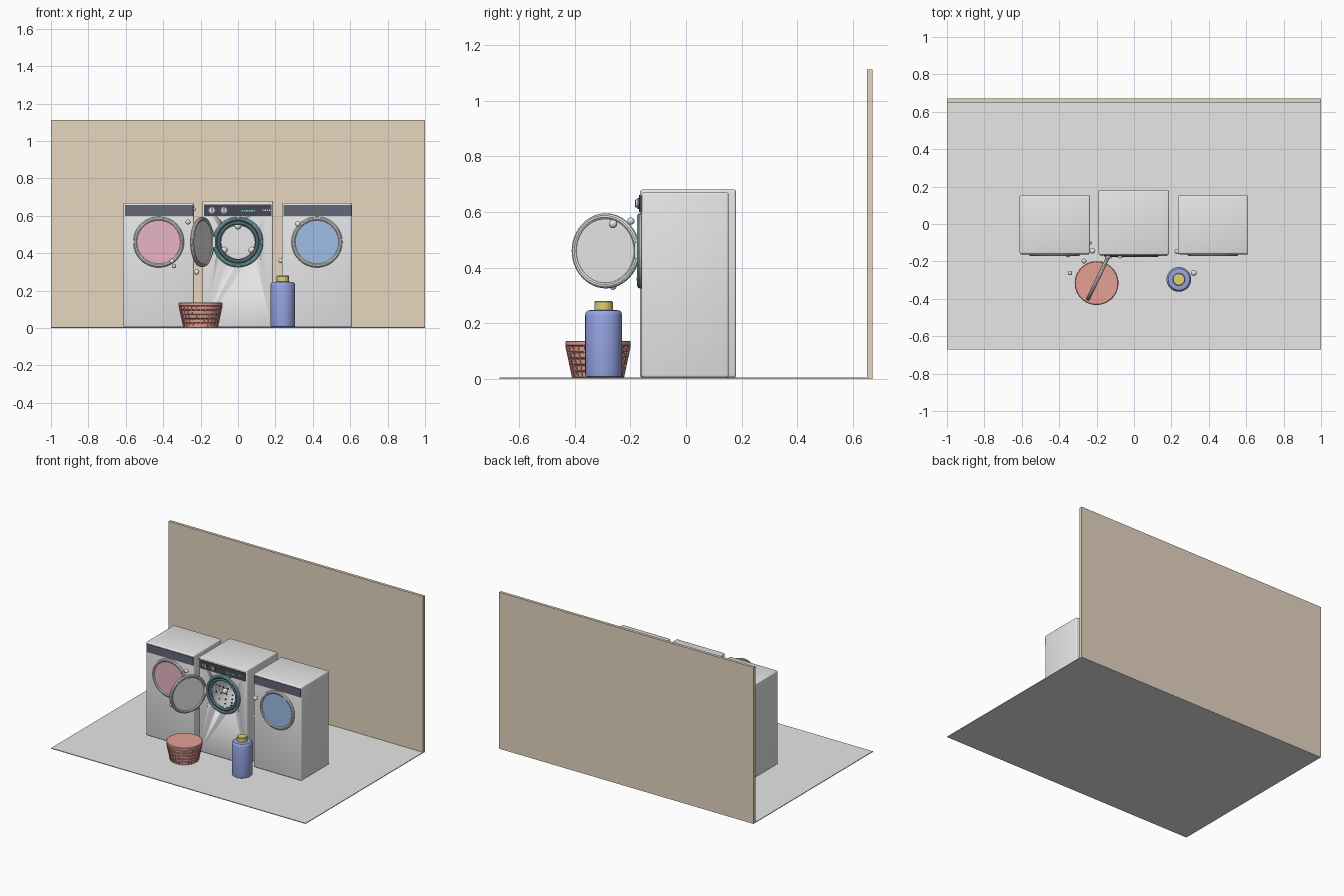
import bpy, bmesh, math
from math import sin, cos, pi
from mathutils import Matrix, Vector

if "Cube" in bpy.data.objects:
    bpy.data.objects.remove(bpy.data.objects["Cube"])


def material(name, r, g, b):
    m = bpy.data.materials.new(name)
    m.use_nodes = True
    m.diffuse_color = (r, g, b, 1)
    m.node_tree.nodes["Principled BSDF"].inputs["Base Color"].default_value = (r, g, b, 1)
    return m


GREY = material("light grey", 0.8, 0.8, 0.8)
WALL = material("beige wall", 0.79, 0.67, 0.52)
SALMON = material("salmon wicker", 0.78, 0.35, 0.30)
BLUE = material("bottle blue", 0.31, 0.38, 0.78)
YELLOW = material("cap yellow", 0.75, 0.63, 0.17)
PINK = material("pink glass", 0.80, 0.46, 0.55)
GLASS = material("blue glass", 0.35, 0.52, 0.81)
PANEL = material("slate panel", 0.13, 0.135, 0.19)
CHARCOAL = material("charcoal", 0.06, 0.065, 0.08)
TEAL = material("teal", 0.25, 0.54, 0.58)

FRONT = Matrix.Rotation(pi / 2, 4, 'X')   # turns local z toward the front


def finish(bm, name, mat, smooth):
    bmesh.ops.recalc_face_normals(bm, faces=bm.faces)
    mesh = bpy.data.meshes.new(name)
    bm.to_mesh(mesh)
    bm.free()
    ob = bpy.data.objects.new(name, mesh)
    bpy.context.collection.objects.link(ob)
    mesh.materials.append(mat)
    if smooth:
        bpy.ops.object.select_all(action='DESELECT')
        bpy.context.view_layer.objects.active = ob
        ob.select_set(True)
        bpy.ops.object.shade_smooth_by_angle(angle=0.6)
    return ob


def box(name, x, y, z, mat, bevel=0):
    """Box from (low, high) ranges along each axis."""
    bm = bmesh.new()
    bmesh.ops.create_cube(bm, size=1)
    for v in bm.verts:
        v.co = Vector([(a + b) / 2 + c * (b - a) for c, (a, b) in zip(v.co, (x, y, z))])
    if bevel:
        bmesh.ops.bevel(bm, geom=bm.edges[:], offset=bevel, segments=3,
                        profile=0.5, affect='EDGES')
    return finish(bm, name, mat, bool(bevel))


def lathe(name, profile, mat, place, steps=48, closed=False):
    """Revolve (radius, height) points around local z."""
    bm = bmesh.new()
    rings = [[bm.verts.new((r * cos(2 * pi * i / steps), r * sin(2 * pi * i / steps), h))
              for i in range(steps)] for r, h in profile]
    pairs = list(zip(rings, rings[1:]))
    if closed:
        pairs.append((rings[-1], rings[0]))
    for a, b in pairs:
        for i in range(steps):
            j = (i + 1) % steps
            bm.faces.new((a[i], a[j], b[j], b[i]))
    bmesh.ops.remove_doubles(bm, verts=bm.verts, dist=1e-5)
    bm.transform(place)
    return finish(bm, name, mat, True)


def disc(name, r, depth, mat, place):
    return lathe(name, [(0, 0), (r, 0), (r, depth), (0, depth)], mat, place)


def ring(name, major, minor, mat, place):
    circle = [(major + minor * cos(k * pi / 5), minor * sin(k * pi / 5)) for k in range(10)]
    return lathe(name, circle, mat, place, closed=True)


def sphere(name, at, r, mat):
    bm = bmesh.new()
    bmesh.ops.create_uvsphere(bm, u_segments=20, v_segments=12, radius=r,
                              matrix=Matrix.Translation(at))
    return finish(bm, name, mat, True)


def facing(x, y, z):
    return Matrix.Translation((x, y, z)) @ FRONT


# Room
box("floor", (-1, 1), (-0.67, 0.67), (0, 0.005), GREY)
box("back_wall", (-1, 1), (0.65, 0.67), (0.005, 1.112), WALL)

# Closed machines on both sides
DOOR_Z = 0.46
for side, x, glass in (("right", -0.424, PINK), ("left", 0.422, GLASS)):
    box(side + "_cabinet", (x - 0.188, x + 0.188), (-0.16, 0.153), (0.005, 0.67), GREY, 0.008)
    box(side + "_panel", (x - 0.18, x + 0.184), (-0.164, -0.155), (0.6, 0.658), PANEL)
    ring(side + "_door_frame", 0.125, 0.011, GREY, facing(x, -0.161, DOOR_Z))
    disc(side + "_door_glass", 0.119, 0.009, glass, facing(x, -0.157, DOOR_Z))

# Open middle machine: cabinet with a drum opening
cabinet = box("middle_cabinet", (-0.19, 0.187), (-0.165, 0.18), (0.005, 0.68), GREY, 0.008)
cutter = disc("drum_cutter", 0.105, 0.26, GREY, facing(0, 0.06, DOOR_Z))
cutter.hide_render = True
cut = cabinet.modifiers.new("drum opening", 'BOOLEAN')
cut.object = cutter
cut.solver = 'EXACT'
bpy.ops.object.select_all(action='DESELECT')
bpy.context.view_layer.objects.active = cabinet
cabinet.select_set(True)
bpy.ops.object.modifier_apply(modifier=cut.name)
bpy.data.objects.remove(cutter)

# Drum, perforations and door seal
lathe("drum", [(0, 0), (0.09, 0), (0.098, 0.01), (0.098, 0.2), (0.092, 0.212)], GREY,
      facing(0, 0.05, DOOR_Z))
for row in range(4):
    for i in range(12):
        a = 2 * pi * (i + row % 2 / 2) / 12
        sphere("drum_hole", (0.097 * cos(a), 0.01 - row * 0.04, DOOR_Z + 0.097 * sin(a)),
               0.005, CHARCOAL)
for i in range(3):
    a = pi / 2 + i * 2 * pi / 3
    sphere("drum_paddle", (0.085 * cos(a), -0.04, DOOR_Z + 0.085 * sin(a)), 0.018, GREY)
ring("seal_outer", 0.124, 0.011, TEAL, facing(0, -0.165, DOOR_Z))
ring("seal_groove", 0.113, 0.006, CHARCOAL, facing(0, -0.165, DOOR_Z))
ring("seal_inner", 0.103, 0.008, TEAL, facing(0, -0.165, DOOR_Z))

# Middle control panel with dials, display marks and buttons
box("middle_panel", (-0.183, 0.18), (-0.169, -0.16), (0.6, 0.66), CHARCOAL)
for x in (-0.14, -0.075):
    disc("dial_base", 0.02, 0.008, PANEL, facing(x, -0.167, 0.63))
    disc("dial", 0.014, 0.014, GREY, facing(x, -0.167, 0.63))
    box("dial_grip", (x - 0.003, x + 0.003), (-0.184, -0.178), (0.617, 0.643), CHARCOAL)
for i in range(6):
    x = 0.018 + i * 0.013
    box("display_mark", (x, x + 0.009), (-0.171, -0.168), (0.622, 0.632), TEAL)
for i in range(4):
    x = 0.13 + i * 0.012
    box("button", (x, x + 0.007), (-0.172, -0.168), (0.627, 0.635), GREY)

# Open door swung forward on its hinge
swing = Matrix.Translation((-0.192, -0.288, DOOR_Z)) @ Matrix.Rotation(math.radians(64.5), 4, 'Z') @ FRONT
ring("open_door_frame", 0.124, 0.011, GREY, swing)
disc("open_door_glass", 0.118, 0.01, GREY, swing @ Matrix.Translation((0, 0, -0.005)))
box("door_hinge", (-0.142, -0.12), (-0.185, -0.16), (0.43, 0.49), GREY)

# Wicker basket: stacked bands, upright stakes, full top
basket_at = Matrix.Translation((-0.2, -0.316, 0.005))
profile = [(0, 0), (0.088, 0)]
for i in range(5):
    r, h = 0.089 + i * 0.005, i * 0.023
    profile += [(r + 0.003, h + 0.002), (r + 0.005, h + 0.019), (r + 0.001, h + 0.021)]
profile += [(0.117, 0.116), (0.117, 0.129), (0.113, 0.132), (0, 0.132)]
lathe("basket", profile, SALMON, basket_at)
bm = bmesh.new()
for i in range(28):
    lean = Matrix.Rotation(2 * pi * i / 28, 4, 'Z') @ Matrix.Translation((0.102, 0, 0.058)) \
        @ Matrix.Rotation(0.21, 4, 'Y') @ Matrix.Diagonal((0.008, 0.005, 0.116, 1))
    bmesh.ops.create_cube(bm, size=1, matrix=basket_at @ lean)
finish(bm, "basket_stakes", SALMON, False)

# Detergent bottle and cap
bottle_at = Matrix.Translation((0.24, -0.296, 0.005))
lathe("bottle", [(0, 0), (0.058, 0), (0.064, 0.004), (0.066, 0.012), (0.066, 0.224),
                 (0.064, 0.234), (0.057, 0.241), (0.035, 0.243), (0, 0.243)], BLUE, bottle_at)
lathe("bottle_cap", [(0, 0.24), (0.033, 0.24), (0.033, 0.271), (0.03, 0.275), (0, 0.275)],
      YELLOW, bottle_at, 32)

# Floating soap bubbles
for x, y, z, r in ((-0.267, -0.198, 0.567, 0.013), (-0.342, -0.262, 0.332, 0.012),
                   (-0.353, -0.165, 0.358, 0.013), (-0.222, -0.144, 0.3, 0.015),
                   (0.32, -0.262, 0.557, 0.015), (0.229, -0.147, 0.36, 0.013),
                   (-0.235, -0.1, 0.635, 0.01)):
    sphere("bubble", (x, y, z), r, GREY)
